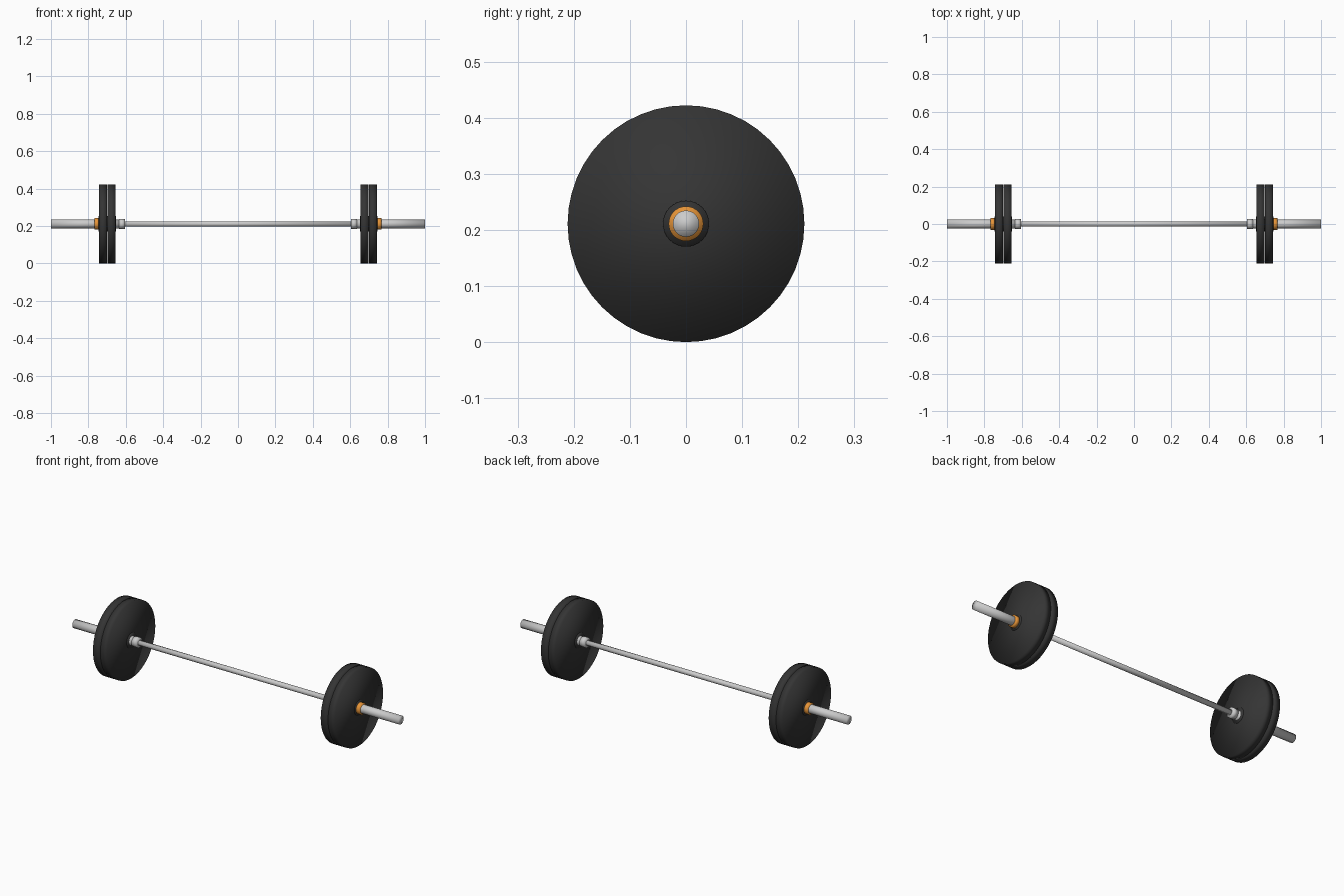
import bpy
import math

if "Cube" in bpy.data.objects:
    bpy.data.objects.remove(bpy.data.objects["Cube"])

CENTRE_Z = 0.211


def material(name, rgb):
    m = bpy.data.materials.new(name)
    m.diffuse_color = (*rgb, 1)
    m.use_nodes = True
    m.node_tree.nodes["Principled BSDF"].inputs["Base Color"].default_value = m.diffuse_color
    return m


rubber = material("black_rubber", (0.035, 0.035, 0.035))
orange = material("orange_clamp", (0.8, 0.3, 0.04))


def rod(name, x0, x1, radius, sides=32, mat=None):
    """Solid smooth-shaded cylinder along x from x0 to x1."""
    bpy.ops.mesh.primitive_cylinder_add(
        vertices=sides, radius=radius, depth=abs(x1 - x0),
        location=((x0 + x1) / 2, 0, CENTRE_Z), rotation=(0, math.pi / 2, 0))
    ob = bpy.context.object
    ob.name = name
    bpy.ops.object.shade_smooth()
    if mat:
        ob.data.materials.append(mat)
    return ob


# Grip shaft between the sleeves
rod("shaft", -0.625, 0.625, 0.014, 24)

for side, s in (("left", -1), ("right", 1)):
    # Loading sleeve and its inner stop flange
    rod(f"{side}_sleeve", s * 0.62, s * 1.0, 0.0235)
    rod(f"{side}_stop_flange", s * 0.605, s * 0.635, 0.027)

    # Two weight plates, each with a slightly thicker hub
    for name, x in (("inner", 0.676), ("outer", 0.721)):
        rod(f"{side}_{name}_plate", s * (x - 0.021), s * (x + 0.021),
            0.211, 48, rubber)
        rod(f"{side}_{name}_hub", s * (x - 0.0245), s * (x + 0.0245),
            0.041, 32, rubber)

    # Outer clamp collar
    rod(f"{side}_clamp", s * 0.742, s * 0.767, 0.031, 32, orange)
